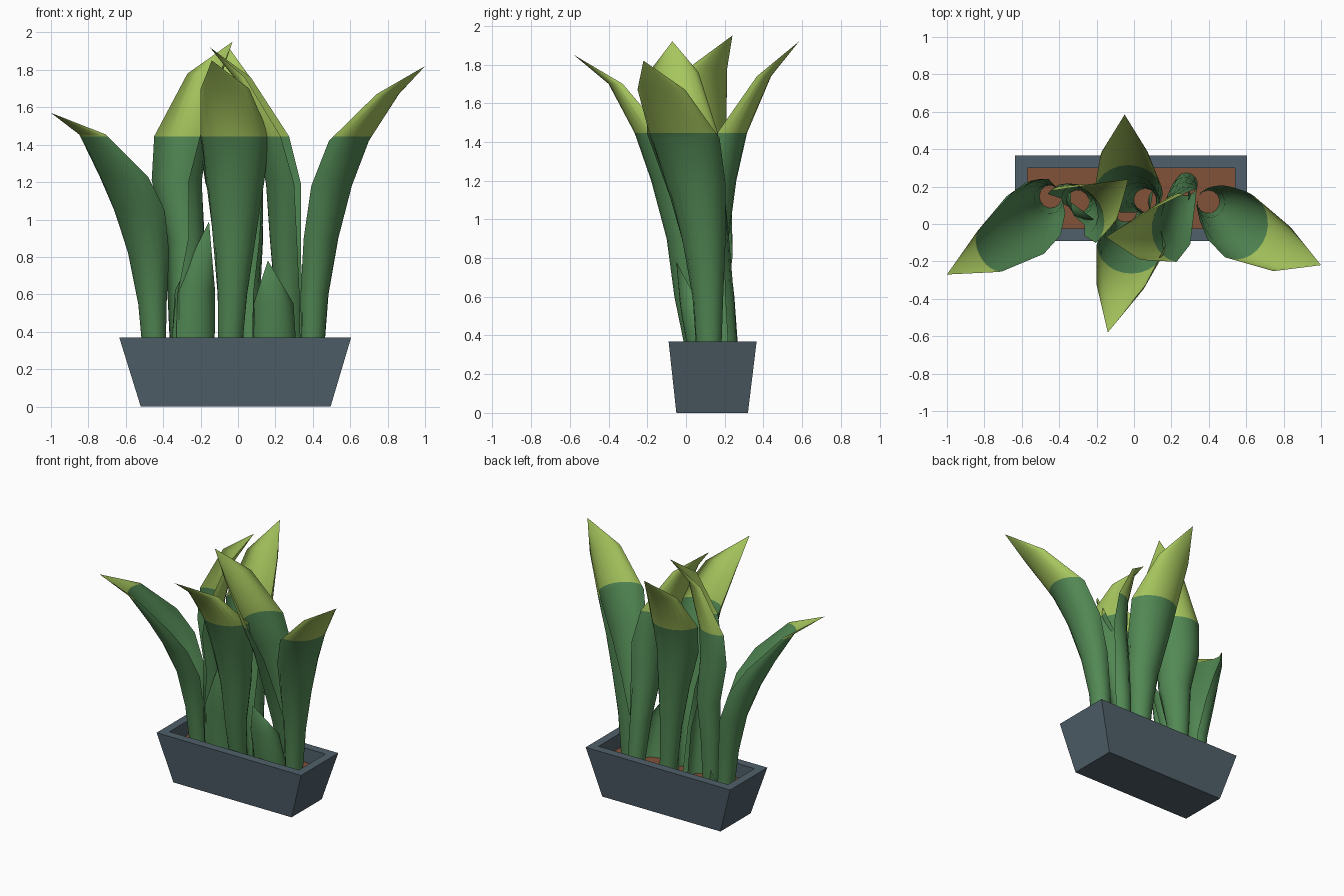
import bpy, bmesh, math
from mathutils import Vector

if "Cube" in bpy.data.objects:
    bpy.data.objects.remove(bpy.data.objects["Cube"])


def material(name, rgb):
    m = bpy.data.materials.new(name)
    m.diffuse_color = (*rgb, 1)
    m.use_nodes = True
    m.node_tree.nodes["Principled BSDF"].inputs["Base Color"].default_value = m.diffuse_color
    return m


GREEN = material("leaf_green", (0.085, 0.25, 0.09))
LIME = material("leaf_tip_lime", (0.38, 0.56, 0.11))
SLATE = material("pot_slate", (0.082, 0.118, 0.145))
SOIL = material("soil_brown", (0.22, 0.085, 0.04))
SOIL_Z = 0.26


def finish(bm, name, mats):
    me = bpy.data.meshes.new(name)
    bm.to_mesh(me)
    bm.free()
    for m in mats:
        me.materials.append(m)
    ob = bpy.data.objects.new(name, me)
    bpy.context.collection.objects.link(ob)
    return ob


def rect(bm, x0, x1, y0, y1, z):
    return [bm.verts.new(p) for p in ((x0, y0, z), (x1, y0, z), (x1, y1, z), (x0, y1, z))]


# tapered planter box with a flat rim and a recess
bm = bmesh.new()
loops = [rect(bm, -0.52, 0.495, -0.05, 0.32, 0),
         rect(bm, -0.635, 0.605, -0.09, 0.365, 0.37),
         rect(bm, -0.57, 0.54, -0.025, 0.30, 0.37),
         rect(bm, -0.57, 0.54, -0.025, 0.30, SOIL_Z)]
bm.faces.new(loops[0][::-1])
for a, b in zip(loops, loops[1:]):
    for i in range(4):
        j = (i + 1) % 4
        bm.faces.new((a[i], a[j], b[j], b[i]))
finish(bm, "planter", [SLATE])

# soil
bm = bmesh.new()
bm.faces.new(rect(bm, -0.57, 0.54, -0.025, 0.30, SOIL_Z))
finish(bm, "soil", [SOIL])

# leaf cross-sections from root to tip: half width, depth, half opening angle
TALL = [(0.062, 0.06, 165), (0.08, 0.075, 150), (0.115, 0.10, 125), (0.155, 0.135, 105),
        (0.185, 0.16, 88), (0.13, 0.08, 85), (0, 0, 85)]
WIDE = TALL[:2] + [(0.125, 0.115, 125), (0.17, 0.16, 105), (0.185, 0.175, 90)] + TALL[5:]
SMALL = [(0.12, 0.10, 130), (0.108, 0.09, 100), (0, 0, 90)]
SEG = 12


def leaf(name, facing, keel, profile):
    """Rolled sheet: the keel is its outer spine, facing is the outward direction."""
    d = Vector((*facing, 0)).normalized()
    s = Vector((-d.y, d.x, 0))
    bm = bmesh.new()
    rows = []
    for k, (w, h, ang) in zip(keel, profile):
        k = Vector(k)
        if w == 0:
            rows.append([bm.verts.new(k)])
            continue
        ts = [math.radians(ang) * (2 * i / SEG - 1) for i in range(SEG + 1)]
        rows.append([bm.verts.new(k + d * h * (math.cos(t) - 1) + s * w * math.sin(t)) for t in ts])
    for a, b in zip(rows, rows[1:]):
        for i in range(SEG):
            top = [b[0]] if len(b) == 1 else [b[i + 1], b[i]]
            bm.faces.new([a[i], a[i + 1]] + top)
    # lime colour above a level cut
    bmesh.ops.bisect_plane(bm, geom=bm.verts[:] + bm.edges[:] + bm.faces[:], dist=0.0005,
                           plane_co=(0, 0, 1.445), plane_no=(0, 0, 1))
    for f in bm.faces:
        f.smooth = True
        f.material_index = int(f.calc_center_median().z > 1.445)
    finish(bm, name, [GREEN, LIME])


# tall outer leaves
leaf("front_leaf", (0, -1),
     [(-0.045, 0.01, SOIL_Z), (-0.03, -0.06, 0.6), (-0.02, -0.10, 0.9), (-0.015, -0.18, 1.2),
      (-0.015, -0.265, 1.445), (-0.07, -0.40, 1.7), (-0.14, -0.58, 1.85)], TALL)
leaf("back_leaf", (0, 1),
     [(0.06, 0.19, SOIL_Z), (0.04, 0.20, 0.6), (0.02, 0.22, 0.9), (-0.02, 0.26, 1.2),
      (-0.03, 0.315, 1.445), (-0.05, 0.44, 1.74), (-0.05, 0.585, 1.92)], TALL)
leaf("right_leaf", (0.95, -0.31),
     [(0.455, 0.10, SOIL_Z), (0.48, 0.09, 0.6), (0.53, 0.06, 0.9), (0.60, 0.01, 1.18),
      (0.69, -0.05, 1.42), (0.85, -0.15, 1.67), (1.0, -0.22, 1.82)], TALL)
leaf("left_leaf", (-0.9, -0.44),
     [(-0.50, 0.12, SOIL_Z), (-0.525, 0.10, 0.55), (-0.575, 0.07, 0.82), (-0.645, 0.0, 1.05),
      (-0.72, -0.07, 1.23), (-0.83, -0.17, 1.455), (-1.0, -0.27, 1.57)], WIDE)

# tall inner leaves, arching over the middle
leaf("inner_right_leaf", (-0.98, 0.12),
     [(0.22, 0.22, SOIL_Z), (0.195, 0.18, 0.6), (0.17, 0.12, 0.9), (0.15, 0.06, 1.19),
      (0.097, 0.0, 1.445), (-0.02, -0.055, 1.76), (-0.15, -0.07, 1.92)], TALL)
leaf("inner_left_leaf", (0.75, 0.66),
     [(-0.255, 0.16, SOIL_Z), (-0.245, 0.17, 0.6), (-0.21, 0.17, 0.9), (-0.235, 0.16, 1.21),
      (-0.21, 0.14, 1.445), (-0.13, 0.155, 1.78), (-0.03, 0.24, 1.95)], TALL)

# short young leaves
leaf("short_left_leaf", (0, -1),
     [(-0.245, 0.04, SOIL_Z), (-0.23, 0.01, 0.62), (-0.155, -0.02, 0.99)], SMALL)
leaf("short_right_leaf", (0, -1),
     [(0.195, 0.02, SOIL_Z), (0.19, -0.03, 0.55), (0.16, -0.05, 0.78)], SMALL)
